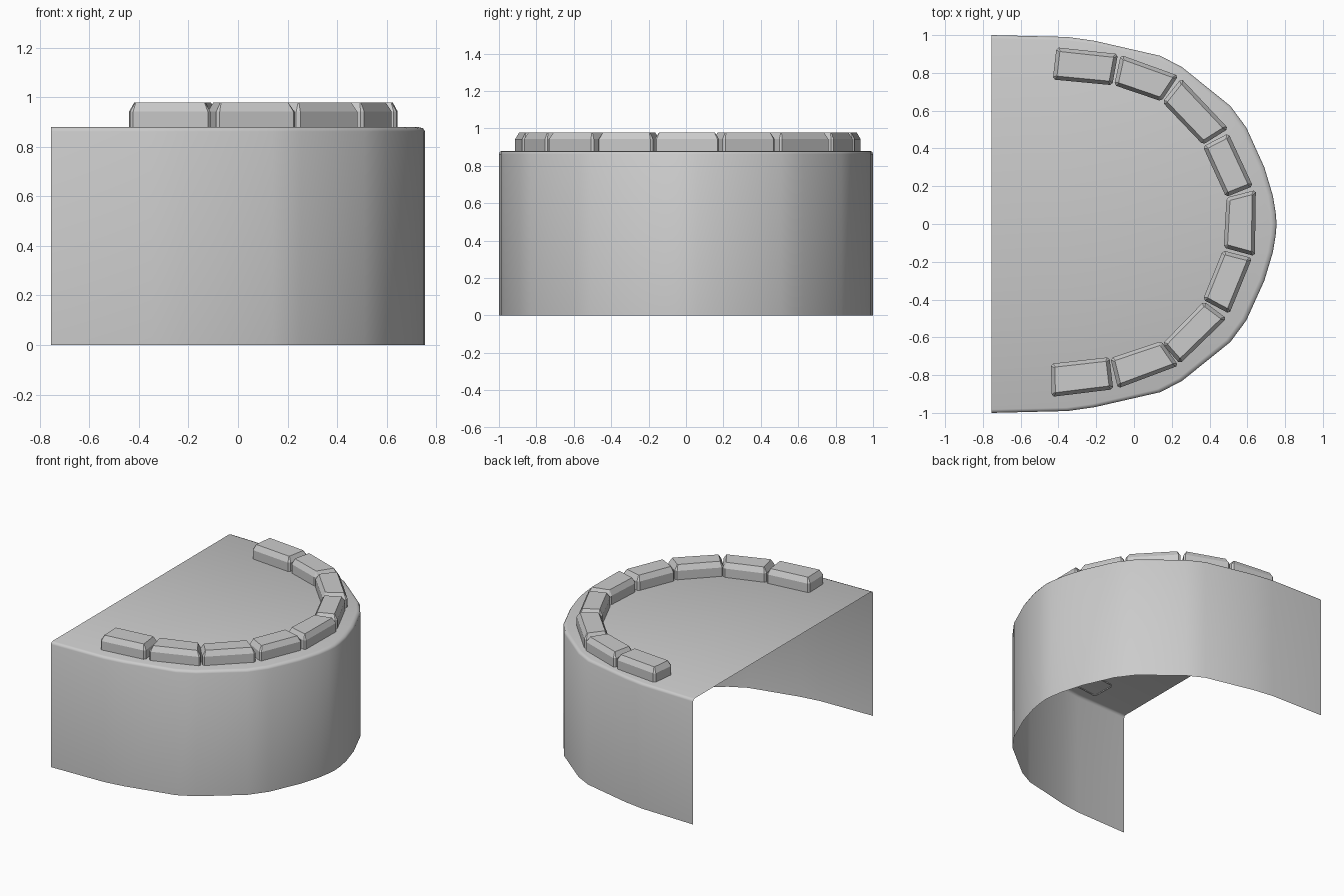
import bpy
from mathutils import Vector

if "Cube" in bpy.data.objects:
    bpy.data.objects.remove(bpy.data.objects["Cube"])


def make(name, verts, faces):
    me = bpy.data.meshes.new(name)
    me.from_pydata(verts, [], faces)
    me.update()
    ob = bpy.data.objects.new(name, me)
    bpy.context.collection.objects.link(ob)
    return ob


def stack(name, rings, closed):
    # skin a list of equal rings (counter-clockwise), cap the last one
    n = len(rings[0])
    verts = [v for r in rings for v in r]
    faces = []
    for k in range(len(rings) - 1):
        for i in range(n if closed else n - 1):
            j = (i + 1) % n
            faces.append((k*n + i, k*n + j, (k+1)*n + j, (k+1)*n + i))
    faces.append(tuple(range((len(rings) - 1) * n, len(rings) * n)))
    return make(name, verts, faces)


# Base shell: curved wall plus top, open at the back and underneath
half = [(-0.755, 1.0), (-0.35, 0.99), (-0.21, 0.97), (0.14, 0.89), (0.255, 0.83),
        (0.51, 0.625), (0.595, 0.51), (0.69, 0.30), (0.735, 0.15), (0.75, 0.06)]
outline = [(x, -y) for x, y in half] + [(0.755, 0)] + half[::-1]


def shell_ring(s, z):
    return [(-0.755 + (x + 0.755) * s, y * s, z) for x, y in outline]


shell = stack("base_shell", [shell_ring(1, 0), shell_ring(1, 0.862),
                             shell_ring(0.995, 0.875), shell_ring(0.982, 0.88)], False)
bpy.context.view_layer.objects.active = shell
shell.select_set(True)
bpy.ops.object.shade_smooth_by_angle(angle=0.9)
shell.select_set(False)

# Rim blocks: footprint corners (outer start, outer end, inner end, inner start)
blocks = [
    (-0.41, 0.935, -0.085, 0.90, -0.115, 0.735, -0.43, 0.765),
    (-0.07, 0.895, 0.235, 0.785, 0.145, 0.65, -0.105, 0.735),
    (0.25, 0.77, 0.50, 0.505, 0.365, 0.42, 0.15, 0.645),
    (0.50, 0.48, 0.63, 0.20, 0.487, 0.143, 0.365, 0.41),
    (0.645, 0.18, 0.64, -0.17, 0.475, -0.125, 0.49, 0.14),
    (0.625, -0.18, 0.505, -0.475, 0.365, -0.40, 0.47, -0.14),
    (0.49, -0.50, 0.243, -0.74, 0.15, -0.635, 0.37, -0.41),
    (0.235, -0.75, -0.085, -0.87, -0.125, -0.71, 0.145, -0.62),
    (-0.11, -0.875, -0.435, -0.915, -0.44, -0.74, -0.13, -0.705),
]


def block_ring(q, inset, cut, z):
    # inset the quad and trim its corners
    out = []
    for i, p in enumerate(q):
        u = (q[i - 1] - p).normalized()
        v = (q[(i + 1) % 4] - p).normalized()
        c = p + inset * (u + v)
        out += [(*(c + cut * u), z), (*(c + cut * v), z)]
    return out


for i, b in enumerate(blocks):
    quad = [Vector(b[k:k + 2]) for k in (6, 4, 2, 0)]
    stack(f"rim_block_{i + 1}", [block_ring(quad, 0, 0.012, 0.872),
                                 block_ring(quad, 0, 0.012, 0.942),
                                 block_ring(quad, 0.02, 0.003, 0.978)], True)
